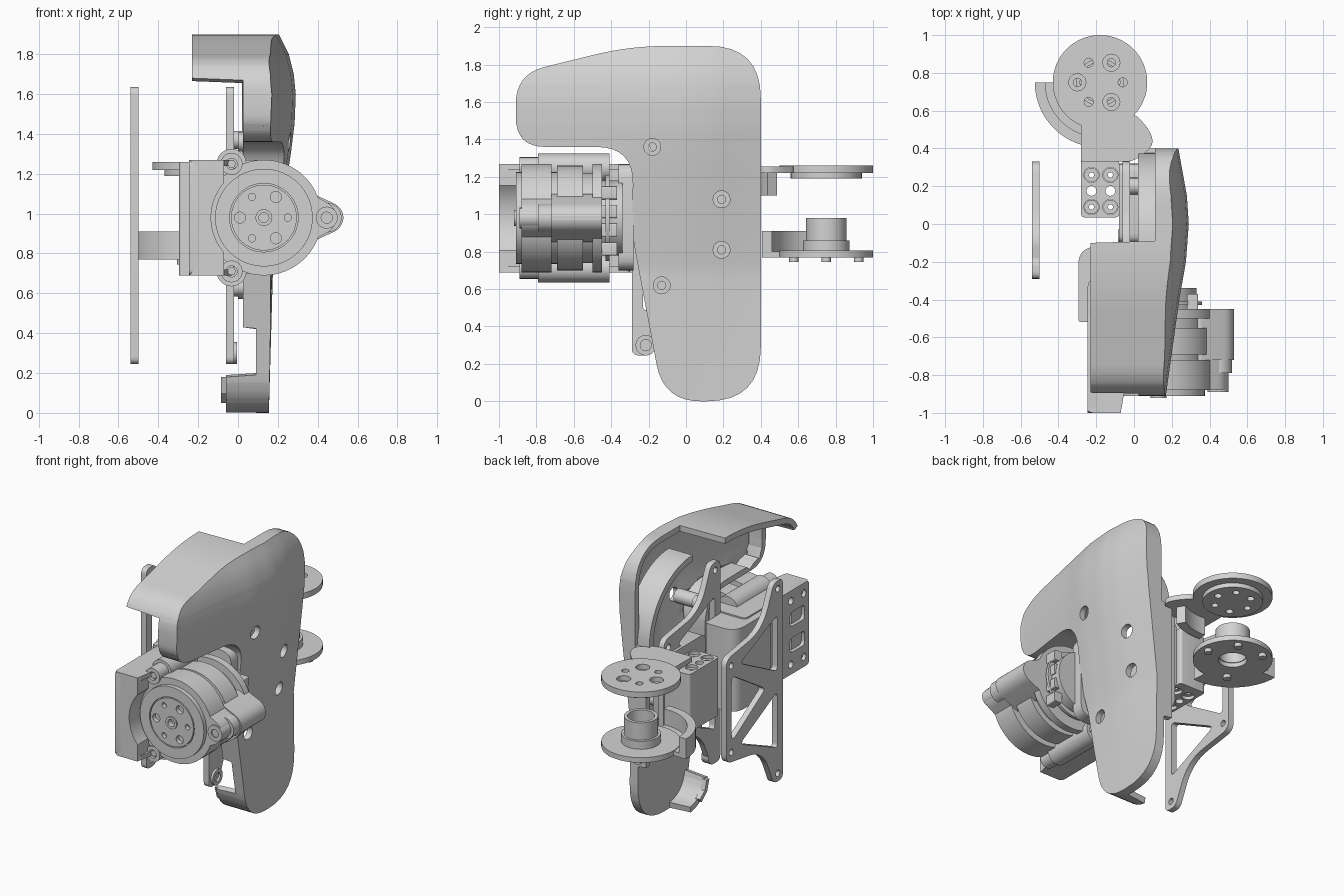
import bpy, bmesh
from math import sin, cos, pi, radians
from mathutils import Matrix, Vector

cube = bpy.data.objects.get("Cube")
if cube:
    bpy.data.objects.remove(cube)

grey = bpy.data.materials.new("plain_grey")
grey.use_nodes = True
grey.diffuse_color = (0.65, 0.65, 0.65, 1)
for node in grey.node_tree.nodes:
    if node.type == 'BSDF_PRINCIPLED':
        node.inputs["Base Color"].default_value = grey.diffuse_color

scene = bpy.context.scene
made = []


def bake(ob, name):
    """Replace an object by its evaluated mesh."""
    dg = bpy.context.evaluated_depsgraph_get()
    me = bpy.data.meshes.new_from_object(ob.evaluated_get(dg))
    world = ob.matrix_world.copy()
    bpy.data.objects.remove(ob)
    me.transform(world)
    me.materials.clear()
    me.materials.append(grey)
    new = bpy.data.objects.new(name, me)
    scene.collection.objects.link(new)
    made.append(new)
    return new


def circle(u, v, r, n=40):
    return [(u + r * cos(2 * pi * i / n), v + r * sin(2 * pi * i / n)) for i in range(n)]


def rounded(points, n=8):
    """Polygon of (u, v, corner length) with softened corners."""
    out = []
    for i, (u, v, r) in enumerate(points):
        p = Vector((u, v))
        a = Vector(points[i - 1][:2]) - p
        b = Vector(points[(i + 1) % len(points)][:2]) - p
        a, b = p + a.normalized() * r, p + b.normalized() * r
        for k in range(n + 1):
            t = k / n
            out.append(tuple(a * (1 - t) ** 2 + p * 2 * t * (1 - t) + b * t * t))
    return out


def rect(u0, u1, v0, v1, r=0.02):
    return rounded([(u0, v0, r), (u1, v0, r), (u1, v1, r), (u0, v1, r)], 4)


def edge(u, v, r, a0, a1, n=20):
    angles = [radians(a0 + (a1 - a0) * i / n) for i in range(n + 1)]
    return [(u + r * cos(a), v + r * sin(a)) for a in angles]


def arc(u, v, r0, r1, a0, a1):
    return edge(u, v, r1, a0, a1) + edge(u, v, r0, a1, a0)


def plate(name, axis, lo, hi, *loops):
    """Extrude the first loop along an axis; further loops are holes."""
    cu = bpy.data.curves.new(name, 'CURVE')
    cu.dimensions, cu.fill_mode, cu.extrude = '2D', 'BOTH', (hi - lo) / 2
    for loop in loops:
        sp = cu.splines.new('POLY')
        sp.points.add(len(loop) - 1)
        for pt, (u, v) in zip(sp.points, loop):
            pt.co = (u, v, 0, 1)
        sp.use_cyclic_u = True
    ob = bpy.data.objects.new(name, cu)
    scene.collection.objects.link(ob)
    m = (lo + hi) / 2
    rows = {'x': ((0, 0, 1, m), (1, 0, 0, 0), (0, 1, 0, 0)),
            'y': ((1, 0, 0, 0), (0, 0, -1, m), (0, 1, 0, 0)),
            'z': ((1, 0, 0, 0), (0, 1, 0, 0), (0, 0, 1, m))}[axis]
    ob.matrix_world = Matrix(rows + ((0, 0, 0, 1),))
    bpy.context.view_layer.update()
    return bake(ob, name)


def ramp(t, keys):
    for (a, va), (b, vb) in zip(keys, keys[1:]):
        if t <= b:
            return va + (vb - va) * max(0, (t - a) / (b - a))
    return keys[-1][1]


# Side cover: bulged face with a rim of varying depth
def bulge(y, z):
    h = ramp(z, [(0, .155), (.7, .175), (1.3, .265), (1.45, .284), (1.6, .29), (1.7, .28),
                 (1.8, .255), (1.9, .205)])
    return h - min(1, z / 1.4) * ramp(y, [(-.9, .12), (-.4, .05), (-.2, .015), (0, 0),
                                          (.15, .01), (.4, .055)])


def rim_depth(y, z):
    if z > 1.675 and y < -.095:
        return -.23
    if z < .185 and y < .04:
        return -.06
    if z > 1.245 and y > -.095:
        return .11
    return .025 if z > .425 else .09


outline = rounded([(.4, 0, .29), (.4, 1.9, .28), (-.3, 1.9, .2), (-.91, 1.75, .16),
                   (-.91, 1.36, .16), (-.28, 1.36, .2), (-.29, .9, .1), (-.12, 0, .2)])
bm = bmesh.new()
bm.faces.new([bm.verts.new((0, y, z)) for y, z in outline])
bmesh.ops.inset_region(bm, faces=bm.faces[:], thickness=.035, use_boundary=True)
cuts = [(1, -.9 + i * .05) for i in range(26)] + [(2, .05 + i * .05) for i in range(37)]
cuts += [(1, -.09), (2, .18), (2, .19), (2, .42), (2, .43), (2, 1.24), (2, 1.67), (2, 1.68)]
for axis, at in cuts:
    co, no = Vector(), Vector()
    co[axis], no[axis] = at, 1
    bmesh.ops.bisect_plane(bm, geom=bm.verts[:] + bm.edges[:] + bm.faces[:],
                           plane_co=co, plane_no=no)
for v in bm.verts:
    v.co.x = bulge(v.co.y, v.co.z) - (.04 if v.is_boundary else 0)
face_set = bm.faces[:]
ext = bmesh.ops.extrude_edge_only(bm, edges=[e for e in bm.edges if e.is_boundary])
for v in ext["geom"]:
    if isinstance(v, bmesh.types.BMVert):
        v.co.x = rim_depth(v.co.y, v.co.z)
bmesh.ops.recalc_face_normals(bm, faces=bm.faces[:])
bm.normal_update()
if sum(f.normal.x * f.calc_area() for f in face_set) < 0:
    bmesh.ops.reverse_faces(bm, faces=bm.faces[:])
me = bpy.data.meshes.new("side_cover")
bm.to_mesh(me)
bm.free()
cover = bpy.data.objects.new("side_cover", me)
scene.collection.objects.link(cover)
wall = cover.modifiers.new("wall", 'SOLIDIFY')
wall.thickness, wall.offset = .04, -1
cutters = []
for y, z in ((-.18, 1.36), (.19, 1.08), (.19, .81), (-.13, .62)):
    cut = plate("screw_cutter", 'x', 0, .5, circle(y, z, .045, 24))
    cut.hide_render = True
    weld = bmesh.new()
    weld.from_mesh(cut.data)
    bmesh.ops.remove_doubles(weld, verts=weld.verts[:], dist=.0001)
    bmesh.ops.recalc_face_normals(weld, faces=weld.faces[:])
    weld.to_mesh(cut.data)
    weld.free()
    mod = cover.modifiers.new("hole", 'BOOLEAN')
    mod.operation, mod.object = 'DIFFERENCE', cut
    cutters.append(cut)
    plate("screw_seat", 'x', 0, bulge(y, z) - .07, circle(y, z, .048, 24), circle(y, z, .022, 16))
bpy.context.view_layer.update()
bake(cover, "side_cover")
for cut in cutters:
    made.remove(cut)
    bpy.data.objects.remove(cut)
# Closed inner skin at the foot, curved rib at the top, pad on the foot lip
plate("cover_foot_skin", 'x', .09, .11,
      rounded([(.385, .02, .27), (.385, .46, .01), (-.17, .46, .01), (-.1, .02, .18)]))
plate("cover_rib", 'x', .02, .2, arc(-.1, 1.24, .43, .475, 0, 90))
plate("foot_lip_pad", 'x', -.085, -.05, [(-.135, .18), (-.11, .1), (-.05, .05), (-.03, .075),
                                         (-.085, .115), (-.105, .18)])

# Pair of skeleton side frames, symmetric about their mid height
MID = .94


def flip(pts):
    return pts + [(u, 2 * MID - v, r) for u, v, r in reversed(pts)]


frame = rounded(flip([(-.29, .245, .04), (-.19, .245, .04), (-.07, .52, .15), (.33, .58, .06)]))
low = [(-.23, .48, .03), (.18, .66, .05), (-.23, .87, .04)]
windows = [rounded(low), rounded([(u, 2 * MID - v, r) for u, v, r in low]),
           rounded([(.27, .71, .05), (.27, 1.17, .05), (-.1, MID, .04)])]
eyes = [circle(-.235, z, .022, 16) for z in (.3, 1.58)]
eyes += [circle(.275, z, .022, 16) for z in (.64, 1.24)]
for name, x in (("outer_frame", -.52), ("inner_frame", -.04)):
    plate(name, 'x', x - .02, x + .02, frame, *windows, *eyes)
for z in (.63, 1.37):
    plate("frame_bolt", 'x', -.02, .03, circle(-.15, z, .045, 24))
plate("lower_frame_boss", 'x', -.06, -.005, circle(-.215, .3, .055, 24), circle(-.215, .3, .03, 16))
plate("lower_frame_pin", 'x', -.06, -.025, circle(-.215, .3, .03, 16))

# Motor, turned about the y axis
MX, MZ = .13, .98
for name, r, y0, y1 in (("motor_front_ring", .29, -.88, -.72), ("motor_neck", .245, -.72, -.69),
                        ("motor_can", .28, -.69, -.55), ("motor_waist", .24, -.55, -.5),
                        ("motor_rear_ring", .29, -.5, -.45), ("motor_board", .23, -.43, -.41),
                        ("motor_tail", .2, -.45, -.34)):
    plate(name, 'y', y0, y1, circle(MX, MZ, r, 64))
plate("motor_face_ring", 'y', -.91, -.88, circle(MX, MZ, .245, 64), circle(MX, MZ, .172, 48))
bolts = [circle(MX + .12 * cos(k * pi / 3), MZ + .12 * sin(k * pi / 3), .018 + .01 * (k % 2), 16)
         for k in range(6)]
plate("output_disc", 'y', -.91, -.88, circle(MX, MZ, .165, 48), circle(MX, MZ, .025, 20), *bolts)
plate("output_hub", 'y', -.92, -.9, circle(MX, MZ, .042, 24), circle(MX, MZ, .025, 20))
for a in (0, 121, 239):
    u, v = MX + .315 * cos(radians(a)), MZ + .315 * sin(radians(a))
    plate("motor_lug", 'y', -.89, -.74, circle(u, v, .055, 24), circle(u, v, .028, 16))
    plate("motor_post", 'y', -.79, -.41 if a else -.45, circle(u, v, .075, 24))
    plate("motor_screw", 'y', -.88, -.8, circle(u, v, .022, 6))
# Side ear of the motor
for name, tip, y0, y1 in (("motor_ear_front", .495, -.88, -.72), ("motor_ear_back", .53, -.72, -.45)):
    plate(name, 'y', y0, y1,
          rounded([(.33, .84, .04), (tip, .93, .06), (tip, 1.03, .06), (.33, 1.12, .04)]))
for i in range(4):
    plate("board_socket", 'y', -.46, -.37, rect(.28, .34, .78 + i * .1, .85 + i * .1, .01))

# Motor bracket wrapping the inner side
plate("bracket_body", 'z', .69, 1.26,
      rounded([(-.295, -.52, .02), (-.06, -.52, .02), (-.06, -.12, .02), (-.295, -.12, .1)]))
plate("bracket_cheek", 'x', -.245, -.2, rect(-1, -.45, .69, 1.27, .03),
      *[circle(y, z, .025, 16) for y in (-.94, -.8) for z in (.76, 1.2)],
      *[rect(-.95, -.79, z, z + .1, .03) for z in (.84, 1.02)])
plate("bracket_front", 'y', -1, -.88,
      [(-.22, .69), (-.07, .69)] + edge(MX, MZ, .265, 221, 139) + [(-.07, 1.27), (-.22, 1.27)])
plate("bracket_back_wall", 'y', -.88, -.84, rect(-.22, -.07, .7, 1.26))
for z in (.69, 1.24):
    plate("bracket_flange", 'z', z, z + .03,
          rounded([(-.245, -1, .03), (-.07, -1, .03), (-.05, -.88, .03), (.02, -.5, .03),
                   (.02, -.3, .03), (-.245, -.3, .03)]))
plate("rear_mount", 'y', -.36, -.28, rect(-.1, .2, .7, 1.27, .08))

# Linking block between the frames and the swing arms
grid = [circle(x, y, r, 20) for x in (-.225, -.125)
        for y, r in ((.09, .04), (.175, .026), (.26, .04))]
plate("link_block", 'z', .74, 1.14, rect(-.28, -.08, .035, .36), *grid)
for x in (-.225, -.125):
    for y in (.09, .26):
        plate("link_screw", 'z', .76, 1.12, circle(x, y, .038, 20), circle(x, y, .015, 6))
plate("link_web", 'x', -.08, .03, rect(-.1, .32, .72, 1.2, .05))
plate("link_bolt", 'x', -.05, .02, circle(.2, 1.2, .045, 20))

# Upper swing arm
CX, CY = -.18, .75
big = [circle(CX + .12 * cos(a), CY + .12 * sin(a), .045, 24) for a in (pi, pi / 3, -pi / 3)]
small = [circle(CX + .12 * cos(a), CY + .12 * sin(a), .024, 16) for a in (0, 2 * pi / 3, -2 * pi / 3)]
mids = [circle(CX + .12 * cos(a), CY + .12 * sin(a), .022, 16) for a in (pi, pi / 3, -pi / 3)]
plate("upper_disc", 'z', 1.22, 1.26, circle(CX, CY, .25, 64), *big, *small)
plate("upper_pad", 'z', 1.19, 1.225, circle(CX, CY, .19, 48), *small, *mids)
plate("upper_arm", 'z', 1.22, 1.255,
      rounded([(-.28, .33, .01), (0, .33, .05), (.11, .42, .05), (.08, .5, .04), (.01, .58, .03),
               (-.1, .56, .03), (-.28, .56, .03)]))
plate("upper_arm_wall", 'z', 1.1, 1.24, arc(CX, CY, .31, .37, 264, 302))

# Lower swing arm with hollow hub
spots = [circle(CX + .2 * cos(k * pi / 3), CY + .2 * sin(k * pi / 3), .025, 16) for k in range(6)]
plate("lower_disc", 'z', .77, .805, circle(CX, CY, .25, 64), circle(CX, CY, .09, 32))
plate("lower_step", 'z', .8, .86, circle(CX, CY, .125, 40), circle(CX, CY, .085, 32))
plate("lower_hub", 'z', .8, .98, circle(CX, CY, .108, 40), circle(CX, CY, .085, 32))
for spot in spots[::2] + spots[1:2]:
    plate("lower_screw", 'z', .745, .78, spot)
plate("lower_arm_wall", 'z', .77, .91, arc(CX, CY, .29, .345, 180, 275))
plate("lower_arm_floor", 'z', .77, .8, arc(CX, CY, .2, .345, 180, 275))

# Smooth shading with sharp edges kept
for ob in bpy.context.view_layer.objects:
    ob.select_set(ob in made)
bpy.context.view_layer.objects.active = made[0]
bpy.ops.object.shade_smooth_by_angle(angle=radians(30))
